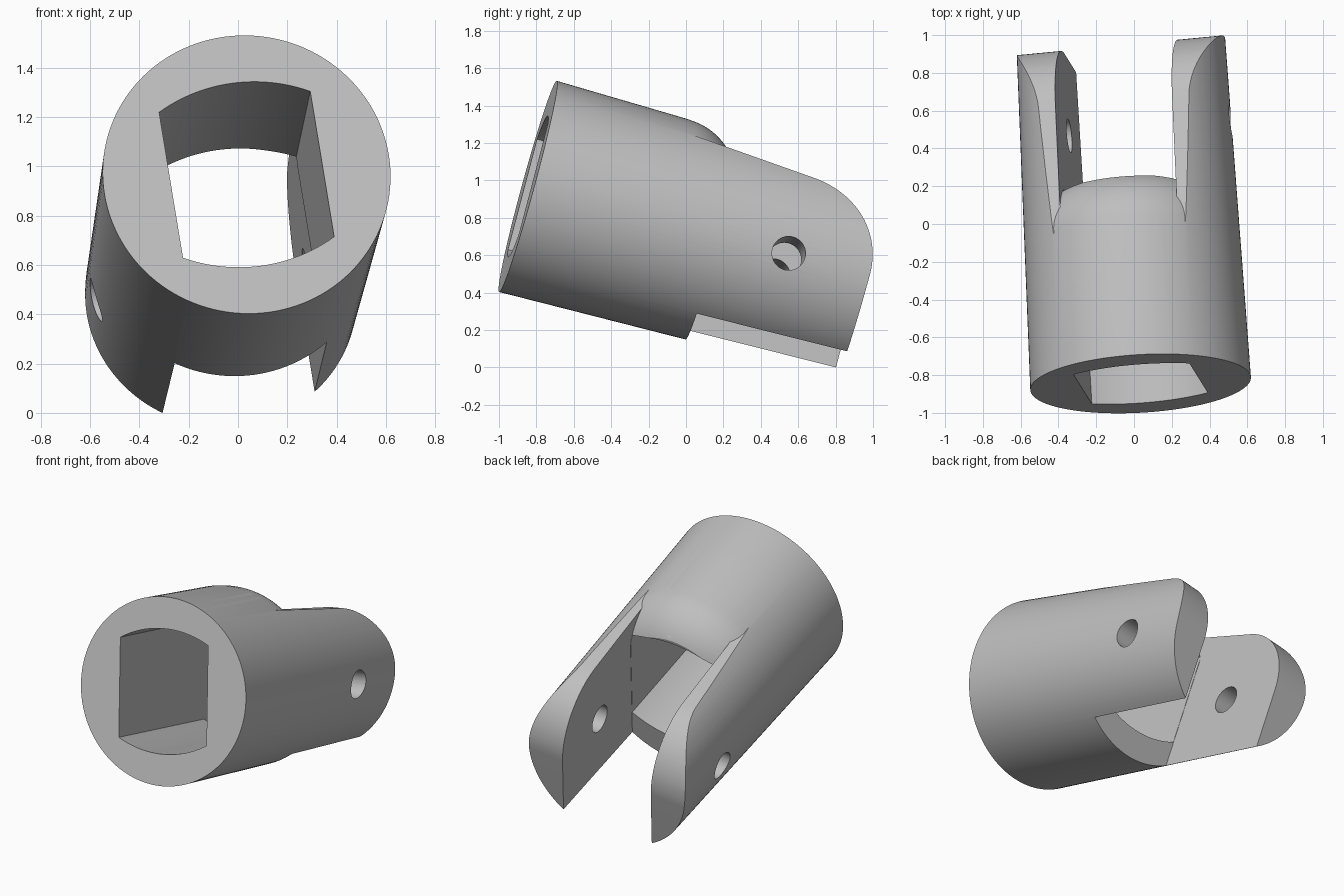
import bpy
import bmesh
from math import sin, cos, radians, sqrt, asin
from mathutils import Matrix, Vector

if "Cube" in bpy.data.objects:
    bpy.data.objects.remove(bpy.data.objects["Cube"])

# Local frame: x across the fork, y along the tube axis, z up through the slot
END, SEAT, HALF = 1.86, 1.03, 0.312
SEGMENTS = 128


def add_object(name, bm):
    bmesh.ops.recalc_face_normals(bm, faces=bm.faces)
    mesh = bpy.data.meshes.new(name)
    bm.to_mesh(mesh)
    bm.free()
    obj = bpy.data.objects.new(name, mesh)
    bpy.context.collection.objects.link(obj)
    return obj


def revolve(name, profile):
    """Closed solid of rings (y, radius) around the y axis."""
    bm = bmesh.new()
    rings = []
    for y, r in profile:
        angles = [radians(360 * i / SEGMENTS) for i in range(SEGMENTS)]
        rings.append([bm.verts.new((r * cos(a), y, r * sin(a))) for a in angles])
    for low, high in zip(rings, rings[1:]):
        for i in range(SEGMENTS):
            j = (i + 1) % SEGMENTS
            bm.faces.new((low[i], low[j], high[j], high[i]))
    bm.faces.new(rings[0])
    bm.faces.new(rings[-1])
    return add_object(name, bm)


def extrude(name, points, depth):
    """Prism from a closed loop of 3D points."""
    bm = bmesh.new()
    face = bm.faces.new([bm.verts.new(p) for p in points])
    result = bmesh.ops.extrude_face_region(bm, geom=[face])
    moved = [g for g in result["geom"] if isinstance(g, bmesh.types.BMVert)]
    bmesh.ops.translate(bm, verts=moved, vec=depth)
    return add_object(name, bm)


def box(name, low, high):
    (x0, y0, z0), (x1, y1, z1) = low, high
    loop = [(x0, y0, z0), (x1, y0, z0), (x1, y1, z0), (x0, y1, z0)]
    return extrude(name, loop, (0, 0, z1 - z0))


def subtract(target, cutter):
    mod = target.modifiers.new("cut", "BOOLEAN")
    mod.operation = "DIFFERENCE"
    mod.solver = "EXACT"
    mod.object = cutter
    cutter.hide_render = True
    graph = bpy.context.evaluated_depsgraph_get()
    graph.update()
    mesh = bpy.data.meshes.new_from_object(target.evaluated_get(graph))
    target.modifiers.clear()
    target.data = mesh


# Slightly tapered outer tube
fork = revolve("fork_coupling", [(0, 0.585), (END, 0.553)])

# Rounded shoulder that stays between the arms on the upper side
arc = [radians(88 - 3 * i) for i in range(30)]
shoulder_profile = [(0.4, 0.63), (0.72, 0.574)]
shoulder_profile += [(0.74 + 0.34 * cos(a), 0.23 + 0.34 * sin(a))
                     for a in arc if 0.74 + 0.34 * cos(a) < SEAT - 0.005]
shoulder_profile.append((SEAT, 0.23 + sqrt(0.34 ** 2 - (SEAT - 0.74) ** 2)))
shoulder = revolve("shoulder_keeper", shoulder_profile)

# Slot between the arms, leaving the shoulder above and a flat seat below
slot = box("slot_cutter", (-HALF - 0.001, 0.6, -0.8), (HALF + 0.001, 2.1, 0.8))
seat = box("seat_keeper", (-0.5, 0.5, -0.9), (0.5, SEAT, 0.1))
subtract(slot, shoulder)
subtract(slot, seat)

# Sloped and rounded upper edge of the arms
top = [(-0.8, 0.6, 0.8), (-0.8, 0.6, 0.461)]
top += [(-0.8, 1.41 + 0.45 * cos(a), -0.06 + 0.45 * sin(a))
        for a in (radians(85 - 85 * i / 24) for i in range(25))]
top += [(-0.8, 2.1, -0.06), (-0.8, 2.1, 0.8)]
arm_top = extrude("arm_top_cutter", top, (1.6, 0, 0))
subtract(arm_top, shoulder)

# Bore with flat sides and bowed top and bottom
CURVE, CORNER = 0.655, 0.309
spread = asin((HALF - 0.001) / CURVE)
offset = CORNER - CURVE * cos(spread)
bow = [(CURVE * sin(t), offset + CURVE * cos(t))
       for t in (spread * (i / 12 - 1) for i in range(25))]
loop = bow + [(-x, -z) for x, z in bow]
bore = extrude("bore_cutter", [(x, -0.2, z) for x, z in loop], (0, 1.6, 0))

# Pin hole through both arms
pin = [(-0.8, 1.41 + 0.09 * cos(a), -0.065 + 0.09 * sin(a))
       for a in (radians(7.5 * i) for i in range(48))]
pin_hole = extrude("pin_hole_cutter", pin, (1.6, 0, 0))

for cutter in (arm_top, slot, bore, pin_hole):
    subtract(fork, cutter)
for helper in (shoulder, seat, arm_top, slot, bore, pin_hole):
    bpy.data.objects.remove(helper)

# Tilt into place
axis = Vector((-0.056, 0.963, -0.263)).normalized()
up = Vector((0.986, 0.095, 0.137)).cross(axis).normalized()
side = axis.cross(up)
frame = Matrix((side, axis, up)).transposed().to_4x4()
fork.data.transform(Matrix.Translation((0.035, -0.845, 0.97)) @ frame)
lowest = min(v.co.z for v in fork.data.vertices)
fork.data.transform(Matrix.Translation((0, 0, -lowest)))

# Single grey finish
grey = bpy.data.materials.new("light_grey")
grey.use_nodes = True
colour = (0.52, 0.52, 0.52, 1)
grey.diffuse_color = colour
grey.node_tree.nodes["Principled BSDF"].inputs["Base Color"].default_value = colour
fork.data.materials.clear()
fork.data.materials.append(grey)

bpy.ops.object.select_all(action="DESELECT")
fork.select_set(True)
bpy.context.view_layer.objects.active = fork
bpy.ops.object.shade_smooth_by_angle(angle=radians(25))
